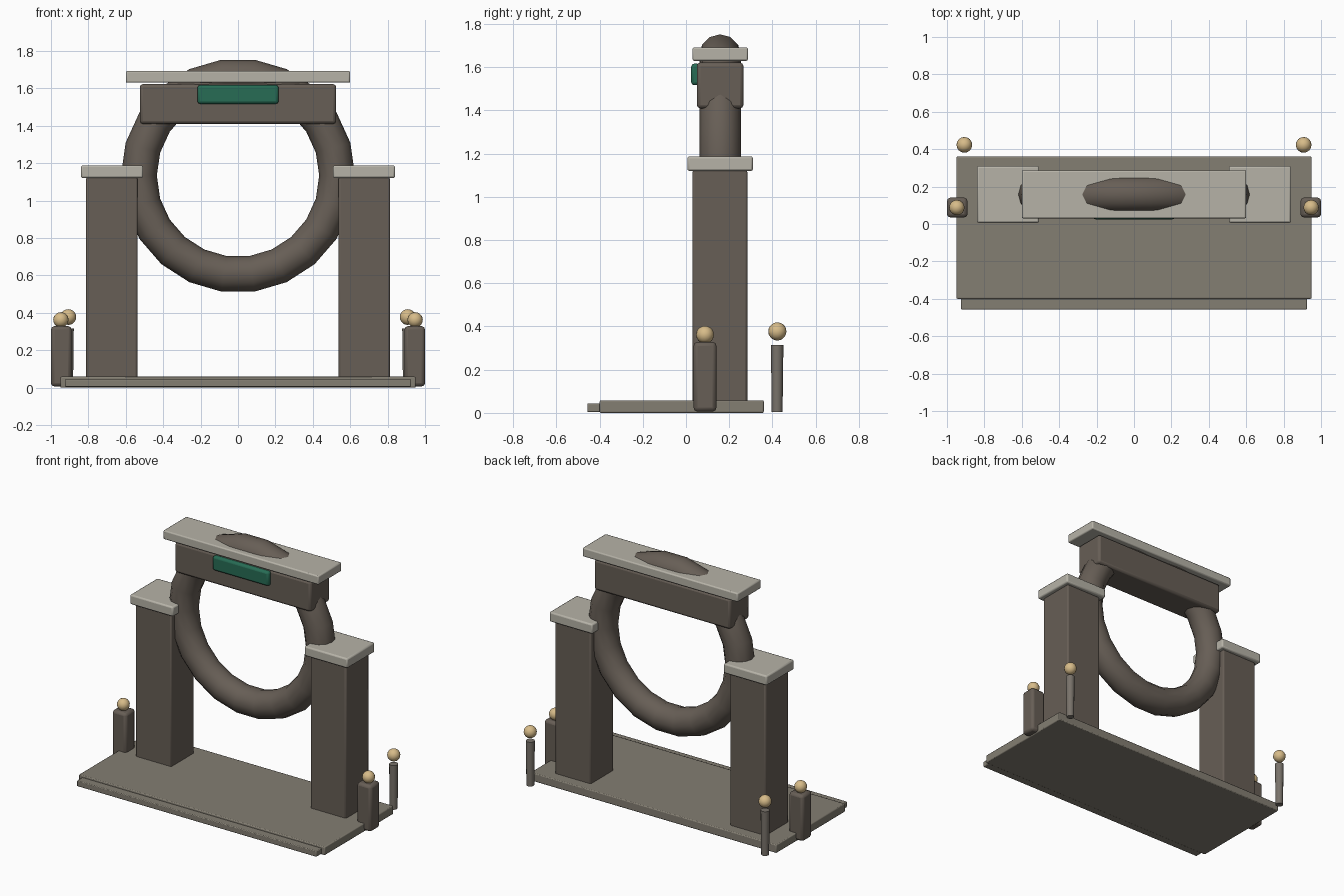
import bpy, math

if "Cube" in bpy.data.objects:
    bpy.data.objects.remove(bpy.data.objects["Cube"])


def material(name, rgb):
    m = bpy.data.materials.new(name)
    m.diffuse_color = (*rgb, 1)
    m.use_nodes = True
    m.node_tree.nodes["Principled BSDF"].inputs["Base Color"].default_value = m.diffuse_color
    return m


STONE = material("dark_stone", (0.135, 0.112, 0.092))
PALE = material("pale_stone", (0.47, 0.45, 0.39))
PAVING = material("paving", (0.23, 0.21, 0.17))
POST = material("post_stone", (0.19, 0.17, 0.145))
GREEN = material("green_plaque", (0.02, 0.15, 0.09))
GLOW = material("lamp", (0.68, 0.5, 0.25))


def finish(name, mat):
    ob = bpy.context.object
    ob.name = name
    ob.data.materials.append(mat)
    bpy.ops.object.shade_smooth_by_angle(angle=math.radians(35))
    return ob


def box(name, x, y, z, mat, bevel=0.008, segments=2):
    """Bevelled box from (min, max) ranges."""
    bpy.ops.mesh.primitive_cube_add(size=1, location=[sum(r) / 2 for r in (x, y, z)])
    ob = bpy.context.object
    ob.scale = [r[1] - r[0] for r in (x, y, z)]
    bpy.ops.object.transform_apply(location=False, rotation=False, scale=True)
    finish(name, mat)
    mod = ob.modifiers.new("bevel", 'BEVEL')
    mod.width, mod.segments = bevel, segments
    return ob


def ball(name, loc, r):
    bpy.ops.mesh.primitive_uv_sphere_add(segments=16, ring_count=10, radius=r, location=loc)
    finish(name, GLOW)


# Ground slab and front step
box("base_slab", (-0.95, 0.95), (-0.40, 0.36), (0, 0.058), PAVING, 0.006)
box("front_step", (-0.925, 0.925), (-0.457, -0.38), (0.004, 0.044), PAVING, 0.005)

# Ring gate
bpy.ops.mesh.primitive_torus_add(major_segments=22, minor_segments=12, major_radius=0.53,
                                 minor_radius=0.096, location=(0, 0.158, 1.133),
                                 rotation=(math.pi / 2, 0, 0))
finish("ring", STONE)

# Lintel, its slab and the plaque
box("lintel", (-0.525, 0.525), (0.05, 0.266), (1.41, 1.622), STONE, 0.016)
box("lintel_slab", (-0.6, 0.6), (0.03, 0.287), (1.63, 1.692), PALE)
box("plaque", (-0.217, 0.217), (0.024, 0.064), (1.517, 1.617), GREEN, 0.014)

for side, s in (("left", -1), ("right", 1)):
    def span(a, b):
        return tuple(sorted((s * a, s * b)))

    # Pillars with caps
    box(side + "_pillar", span(0.537, 0.813), (0.03, 0.284), (0.045, 1.125), STONE, 0.01)
    box(side + "_pillar_cap", span(0.507, 0.84), (0.006, 0.31), (1.12, 1.188), PALE, 0.01)

    # Side lamp posts
    box(side + "_lamp_post", span(0.89, 1.0), (0.035, 0.141), (0.006, 0.328), STONE, 0.018)
    ball(side + "_lamp", (s * 0.947, 0.088, 0.362), 0.041)

    # Rear lamp posts
    bpy.ops.mesh.primitive_cone_add(vertices=12, radius1=0.025, radius2=0.029, depth=0.31,
                                    location=(s * 0.907, 0.422, 0.16))
    finish(side + "_rear_post", POST)
    ball(side + "_rear_lamp", (s * 0.907, 0.423, 0.377), 0.042)
